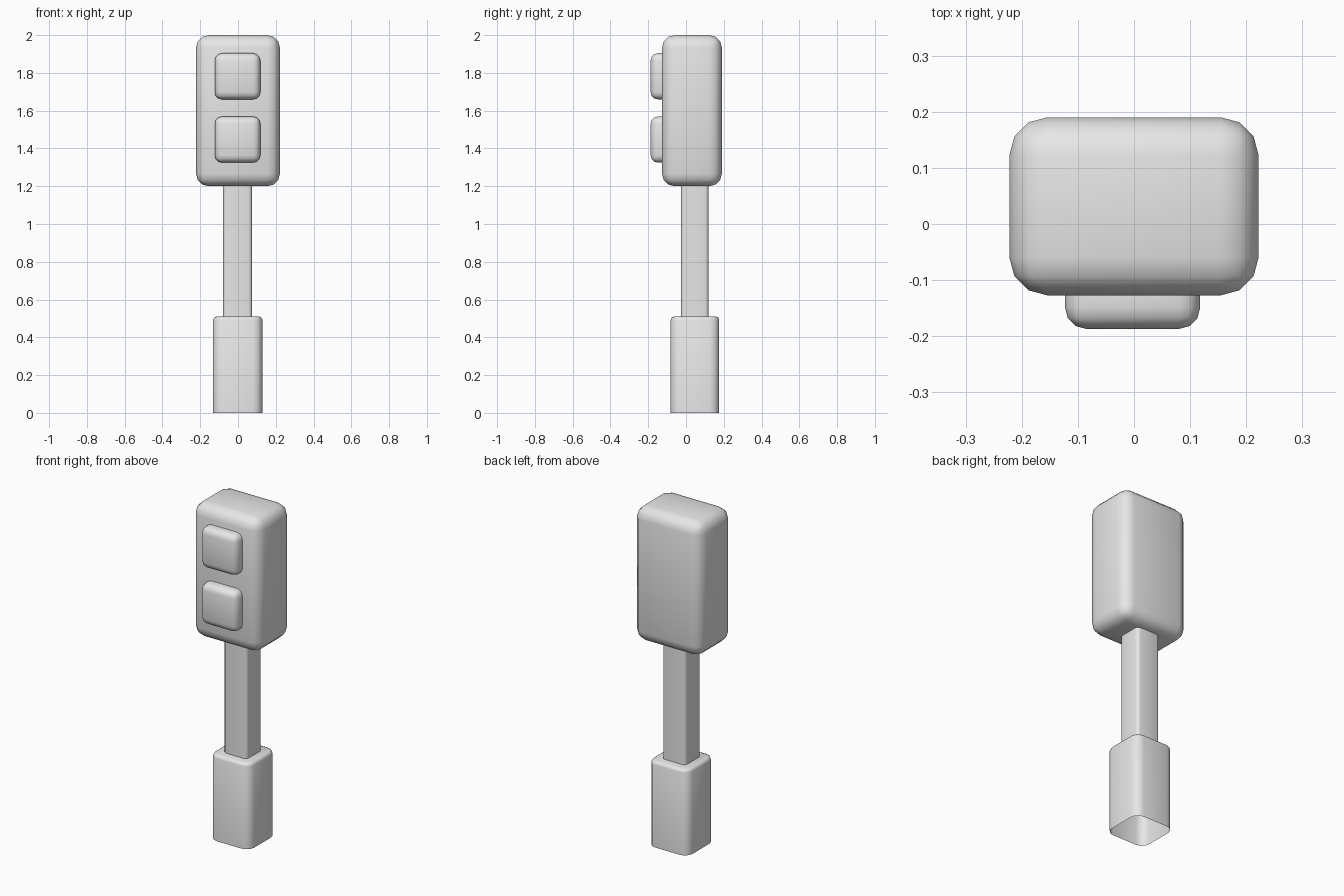
import bpy
import bmesh
from mathutils import Vector

if "Cube" in bpy.data.objects:
    bpy.data.objects.remove(bpy.data.objects["Cube"], do_unlink=True)

grey = bpy.data.materials.new("plain_grey")
grey.use_nodes = True
colour = (0.8, 0.8, 0.8, 1.0)
grey.diffuse_color = colour
grey.node_tree.nodes["Principled BSDF"].inputs["Base Color"].default_value = colour


def rounded_box(name, low, high, radius, vertical_only=False, open_ends=(), rim=0):
    """Box between two corners with rounded edges; open_ends lists removed z sides."""
    low, high = Vector(low), Vector(high)
    bm = bmesh.new()
    bmesh.ops.create_cube(bm, size=1)
    for v in bm.verts:
        v.co = Vector((low[i] if v.co[i] < 0 else high[i]) for i in range(3))
    edges = [e for e in bm.edges if not vertical_only
             or abs(e.verts[0].co.z - e.verts[1].co.z) > 0.01]
    bmesh.ops.bevel(bm, geom=edges, offset=radius, segments=3, profile=0.5,
                    affect='EDGES', clamp_overlap=True)
    # soft rim around the top face
    if rim:
        top = [e for e in bm.edges
               if all(abs(v.co.z - high.z) < 1e-4 for v in e.verts)]
        bmesh.ops.bevel(bm, geom=top, offset=rim, segments=2, profile=0.5,
                        affect='EDGES', clamp_overlap=True)
    bm.normal_update()
    ends = [f for f in bm.faces
            if any(f.normal.z * side > 0.99 for side in open_ends)]
    bmesh.ops.delete(bm, geom=ends, context='FACES')
    mesh = bpy.data.meshes.new(name)
    bm.to_mesh(mesh)
    bm.free()
    mesh.materials.append(grey)
    obj = bpy.data.objects.new(name, mesh)
    bpy.context.collection.objects.link(obj)
    bpy.ops.object.select_all(action='DESELECT')
    obj.select_set(True)
    bpy.context.view_layer.objects.active = obj
    bpy.ops.object.shade_smooth_by_angle(angle=0.8)
    return obj


# Head housing
rounded_box("head", (-0.222, -0.127, 1.2), (0.222, 0.19, 2.0), 0.067)

# Two raised front pads
for label, z in (("upper_pad", 1.782), ("lower_pad", 1.447)):
    rounded_box(label, (-0.123, -0.187, z - 0.122), (0.118, -0.07, z + 0.122), 0.038)

# Post, open where it is buried in the head and base
rounded_box("post", (-0.079, -0.026, 0.48), (0.075, 0.12, 1.24), 0.02,
            vertical_only=True, open_ends=(-1, 1))

# Hollow base sleeve, open underneath
rounded_box("base_sleeve", (-0.132, -0.081, 0), (0.129, 0.176, 0.51), 0.05,
            vertical_only=True, open_ends=(-1,), rim=0.018)
